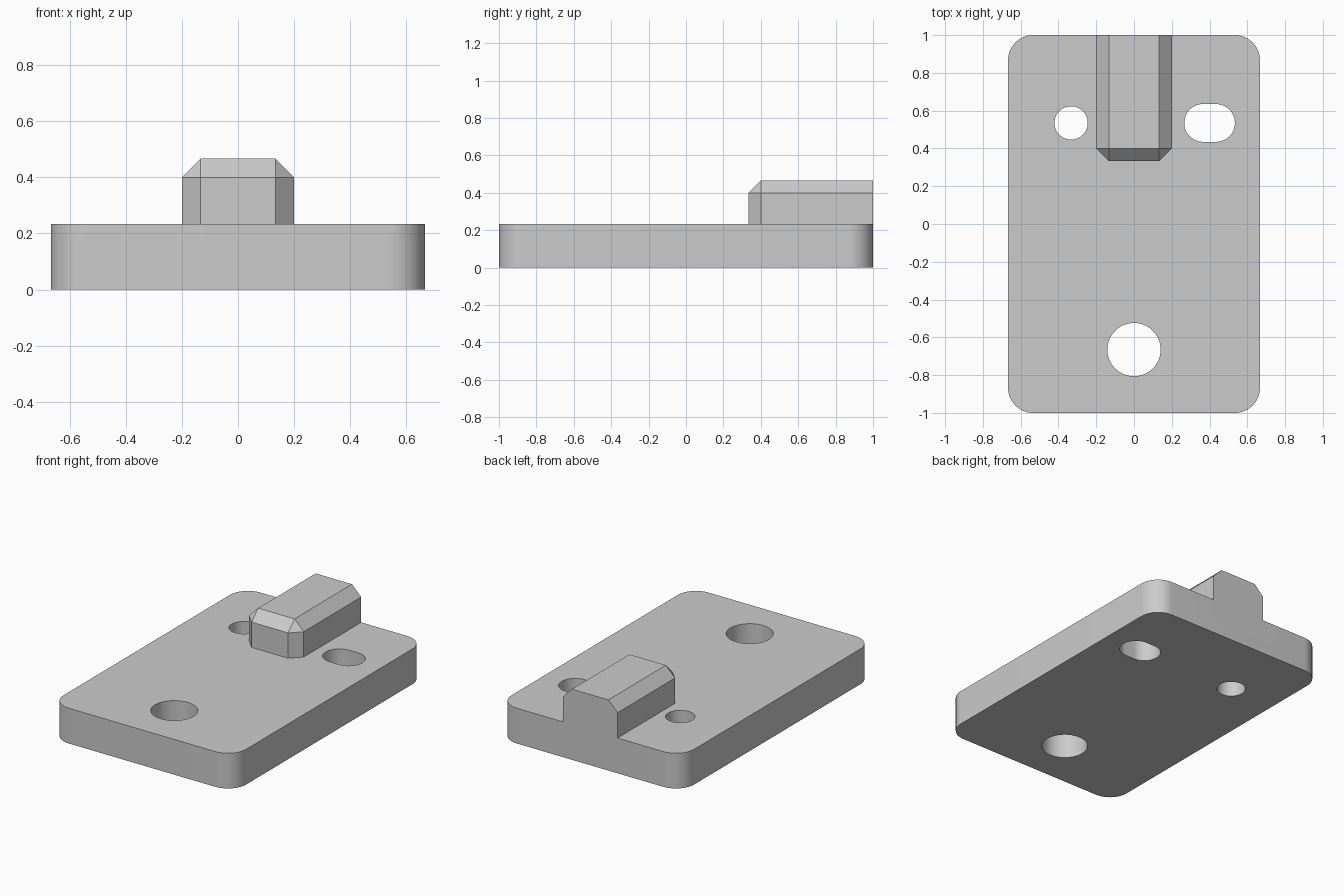
import bpy, bmesh
from math import cos, sin, pi

cube = bpy.data.objects.get("Cube")
if cube:
    bpy.data.objects.remove(cube, do_unlink=True)

THICK = 0.233      # plate thickness
TOP = 0.467        # top of the key block
CHAMFER = 0.067

grey = bpy.data.materials.new("light grey")
grey.use_nodes = True
grey.diffuse_color = (0.6, 0.6, 0.6, 1)
grey.node_tree.nodes["Principled BSDF"].inputs["Base Color"].default_value = grey.diffuse_color


def add_object(name, bm):
    bmesh.ops.recalc_face_normals(bm, faces=bm.faces)
    mesh = bpy.data.meshes.new(name)
    bm.to_mesh(mesh)
    bm.free()
    mesh.materials.append(grey)
    obj = bpy.data.objects.new(name, mesh)
    bpy.context.collection.objects.link(obj)
    return obj


def rounded_prism(name, center, half_x, half_y, radius, z0, z1, steps=16):
    """Extruded rounded rectangle; equal half sizes and radius give a circle."""
    bm = bmesh.new()
    verts = []
    for q, (sx, sy) in enumerate([(1, 1), (-1, 1), (-1, -1), (1, -1)]):
        for i in range(steps + 1):
            a = (q + i / steps) * pi / 2
            verts.append(bm.verts.new((
                center[0] + sx * (half_x - radius) + radius * cos(a),
                center[1] + sy * (half_y - radius) + radius * sin(a), z0)))
    bmesh.ops.remove_doubles(bm, verts=verts, dist=1e-5)
    base = bm.faces.new(list(bm.verts))
    new = bmesh.ops.extrude_face_region(bm, geom=[base], use_keep_orig=True)["geom"]
    bmesh.ops.translate(bm, vec=(0, 0, z1 - z0),
                        verts=[g for g in new if isinstance(g, bmesh.types.BMVert)])
    return add_object(name, bm)


def combine(target, other, operation):
    bpy.ops.object.select_all(action="DESELECT")
    bpy.context.view_layer.objects.active = target
    target.select_set(True)
    mod = target.modifiers.new(other.name, "BOOLEAN")
    mod.operation = operation
    mod.solver = "EXACT"
    mod.object = other
    bpy.ops.object.modifier_apply(modifier=mod.name)
    bpy.data.objects.remove(other, do_unlink=True)


# Base plate with rounded corners
plate = rounded_prism("mounting_plate", (0, 0), 0.667, 1, 0.133, 0, THICK)

# Key block, chamfered on all upper and front edges, flush at the back
bm = bmesh.new()
bmesh.ops.create_cube(bm, size=1)
bottom = THICK - 0.1
for v in bm.verts:
    v.co = (0.2 * (1 if v.co.x > 0 else -1),
            1 if v.co.y > 0 else 0.333,
            TOP if v.co.z > 0 else bottom)


def is_chamfered(edge):
    a, b = (v.co for v in edge.verts)
    on_back = a.y > 0.9 and b.y > 0.9
    on_bottom = a.z < THICK and b.z < THICK
    return not on_back and not on_bottom


bmesh.ops.bevel(bm, geom=[e for e in bm.edges if is_chamfered(e)],
                offset=CHAMFER, offset_type="OFFSET", segments=1,
                affect="EDGES", profile=0.5)
combine(plate, add_object("key_block", bm), "UNION")

# Through holes: large front hole, small round hole, slot
holes = [("front_hole", (0, -0.665), 0.141, 0.141, 0.141),
         ("round_hole", (-0.333, 0.535), 0.088, 0.088, 0.088),
         ("slot_hole", (0.4, 0.535), 0.134, 0.1, 0.1)]
for name, center, hx, hy, r in holes:
    combine(plate, rounded_prism(name, center, hx, hy, r, -0.1, THICK + 0.1), "DIFFERENCE")

# Smooth the rounded walls, keep the other edges sharp
bpy.ops.object.select_all(action="DESELECT")
bpy.context.view_layer.objects.active = plate
plate.select_set(True)
bpy.ops.object.shade_smooth_by_angle(angle=pi / 6)
